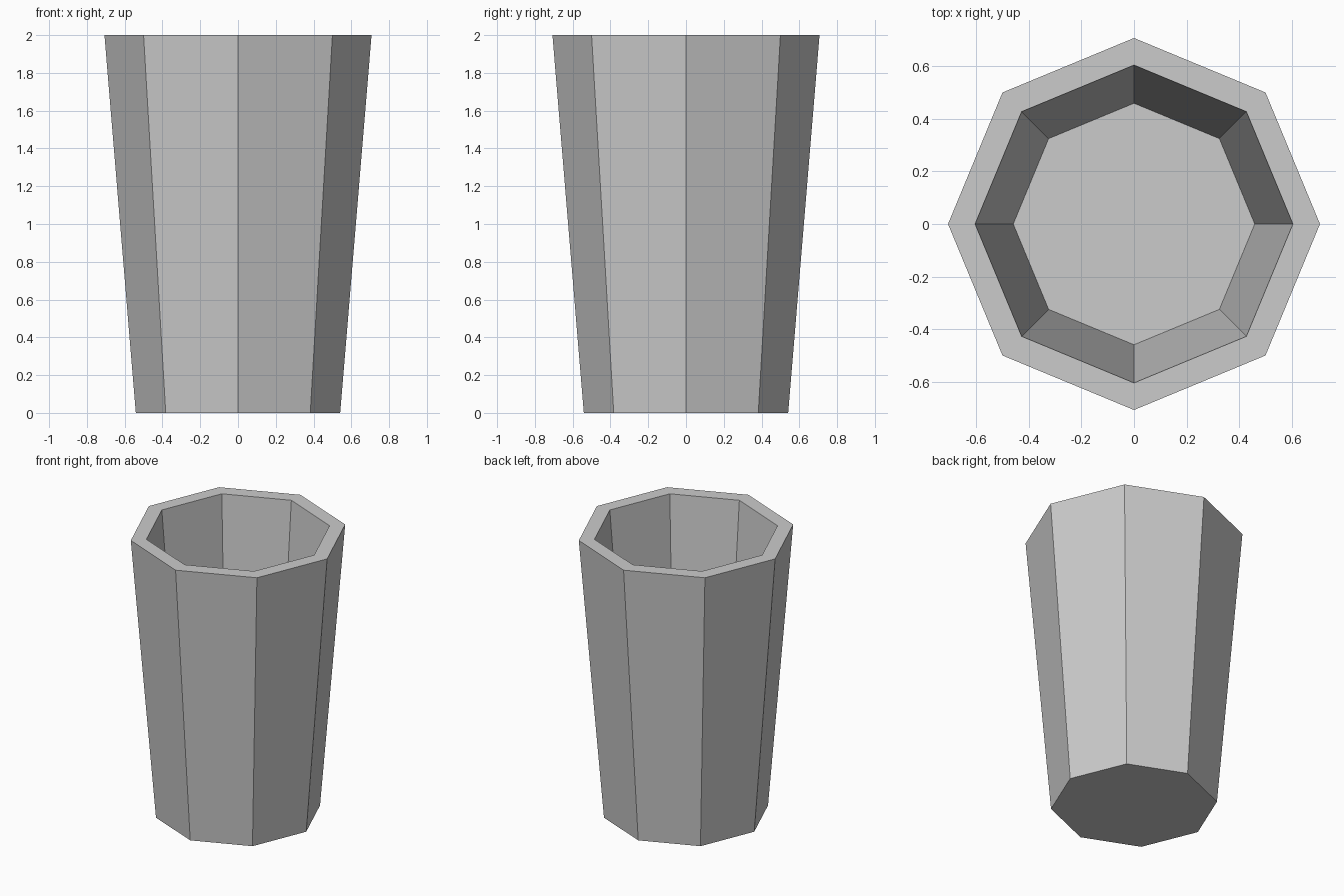
import bpy, bmesh
from math import cos, sin, pi

if "Cube" in bpy.data.objects:
    bpy.data.objects.remove(bpy.data.objects["Cube"])

SIDES = 8
# (radius, height): outer base, outer rim, inner rim, inner floor
PROFILE = [(0.541, 0.0), (0.707, 2.0), (0.604, 2.0), (0.459, 0.25)]

# Tapered octagonal cup: sweep the profile around z
bm = bmesh.new()
rings = [[bm.verts.new((r * cos(2 * pi * i / SIDES), r * sin(2 * pi * i / SIDES), z))
          for i in range(SIDES)] for r, z in PROFILE]
for a, b in zip(rings, rings[1:]):
    for i in range(SIDES):
        j = (i + 1) % SIDES
        bm.faces.new((a[i], a[j], b[j], b[i]))

# Underside and inner floor
bm.faces.new(rings[0][::-1])
bm.faces.new(rings[-1])
bmesh.ops.recalc_face_normals(bm, faces=bm.faces)

mesh = bpy.data.meshes.new("cup")
bm.to_mesh(mesh)
bm.free()
bpy.context.collection.objects.link(bpy.data.objects.new("cup", mesh))
